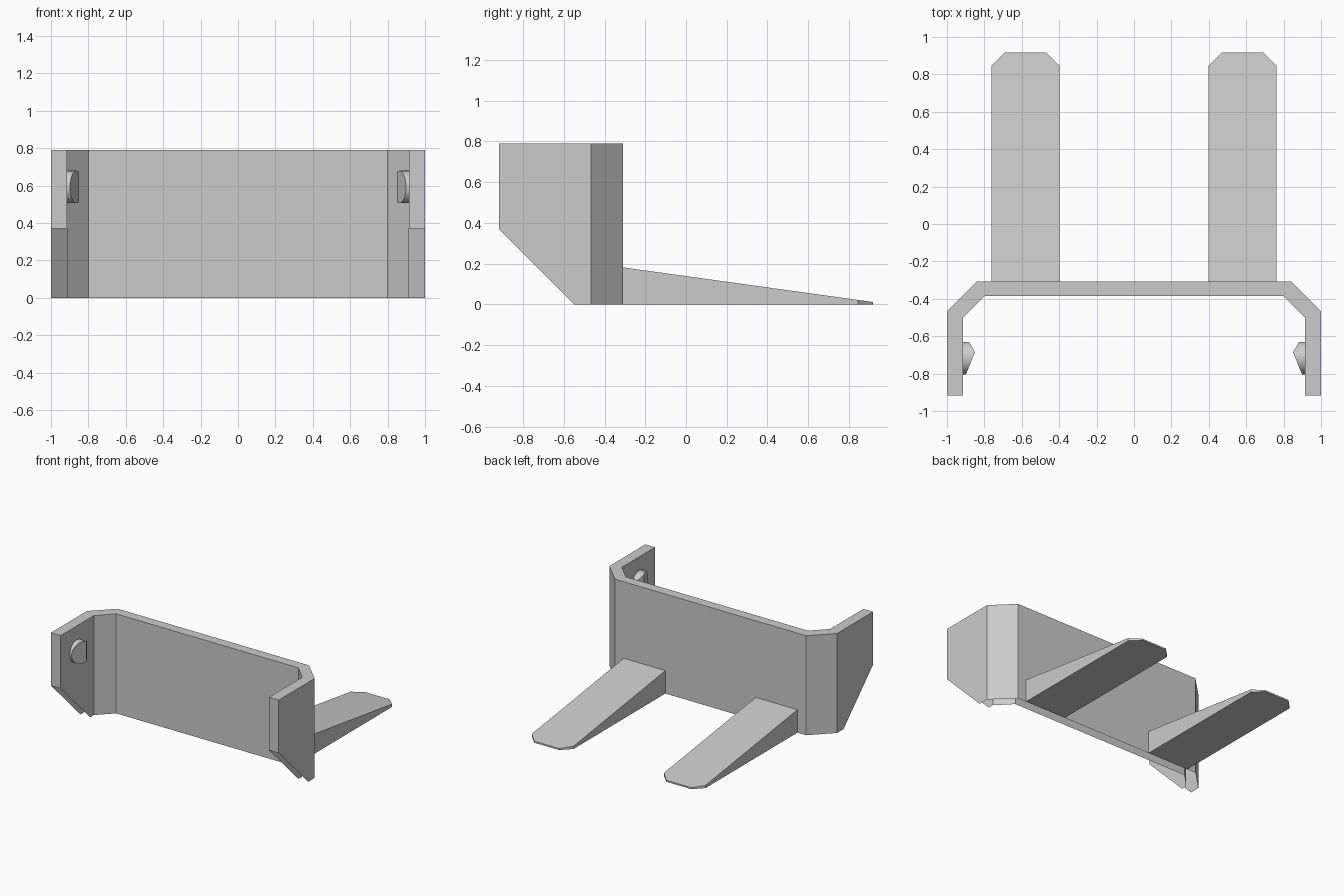
import bpy, bmesh
from math import radians, pi
from mathutils import Matrix

if "Cube" in bpy.data.objects:
    bpy.data.objects.remove(bpy.data.objects["Cube"])


def prism(outline, top):
    """Solid standing on z=0 from an xy outline; top(y) gives its height."""
    bm = bmesh.new()
    low = [bm.verts.new((x, y, 0)) for x, y in outline]
    high = [bm.verts.new((x, y, top(y))) for x, y in outline]
    bm.faces.new(low)
    bm.faces.new(high)
    n = len(outline)
    for i in range(n):
        j = (i + 1) % n
        bm.faces.new((low[i], low[j], high[j], high[i]))
    return bm


def cut(bm, point, normal):
    """Remove everything on the normal side of a plane and cap the holes."""
    geom = bm.verts[:] + bm.edges[:] + bm.faces[:]
    res = bmesh.ops.bisect_plane(bm, geom=geom, plane_co=point,
                                 plane_no=normal, clear_outer=True)
    edges = [e for e in res["geom_cut"] if isinstance(e, bmesh.types.BMEdge)]
    bmesh.ops.edgeloop_fill(bm, edges=edges)


def finish(bm, name, mirror=False, smooth=False):
    bmesh.ops.recalc_face_normals(bm, faces=bm.faces[:])
    mesh = bpy.data.meshes.new(name)
    bm.to_mesh(mesh)
    bm.free()
    if smooth:
        mesh.shade_smooth()
        mesh.set_sharp_from_angle(angle=radians(25))
    obj = bpy.data.objects.new(name, mesh)
    bpy.context.collection.objects.link(obj)
    if mirror:
        obj.modifiers.new("mirror", "MIRROR")
    return obj


# Bent carriage plate with two forward arms, lower front corners cut off
half = [(0.8, -0.386), (0.915, -0.502), (0.915, -0.918),
        (1.0, -0.918), (1.0, -0.467), (0.84, -0.308)]
outline = half + [(-x, y) for x, y in reversed(half)]
bm = prism(outline, lambda y: 0.79)
cut(bm, (0, -0.918, 0.37), (0, -0.37, -0.37))
finish(bm, "carriage_plate")

# Tapered fork blades with chamfered tips
blade = [(0.397, -0.308), (0.763, -0.308), (0.763, 0.844),
         (0.69, 0.918), (0.47, 0.918), (0.397, 0.844)]
bm = prism(blade, lambda y: 0.182 - (y + 0.308) / 1.226 * 0.17)
finish(bm, "fork_blade", mirror=True)

# Round latch pegs on the inner arm walls, with two slanted faces
bm = bmesh.new()
bmesh.ops.create_cone(
    bm, cap_ends=True, segments=48, radius1=0.087, radius2=0.087, depth=0.08,
    matrix=Matrix.Translation((-0.875, -0.717, 0.593)) @ Matrix.Rotation(pi / 2, 4, "Y"))
cut(bm, (-0.85, -0.685, 0), (0.118, -0.048, 0))
cut(bm, (-0.85, -0.685, 0), (0.053, 0.032, 0))
finish(bm, "latch_peg", mirror=True, smooth=True)
